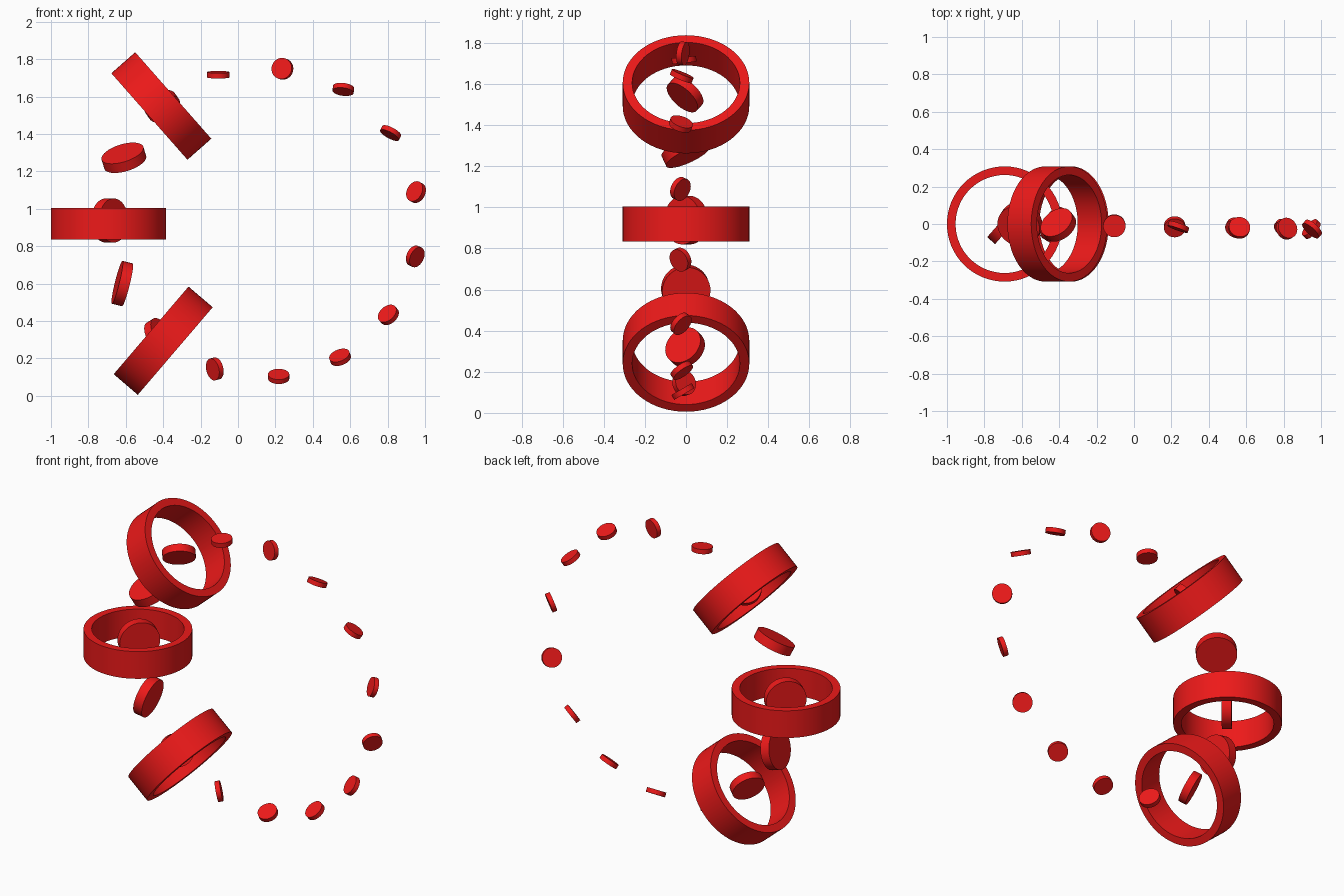
import bpy, bmesh, math
from mathutils import Vector

if "Cube" in bpy.data.objects:
    bpy.data.objects.remove(bpy.data.objects["Cube"])

red = bpy.data.materials.new("red")
red.diffuse_color = (0.85, 0.01, 0.01, 1)
red.use_nodes = True
red.node_tree.nodes["Principled BSDF"].inputs["Base Color"].default_value = red.diffuse_color


def lathe(name, profile, center, axis, closed, sides):
    """Spin a (radius, height) profile about z, then aim it along axis."""
    bm = bmesh.new()
    verts = [bm.verts.new((r, 0, h)) for r, h in profile]
    pairs = list(zip(verts, verts[1:]))
    if closed:
        pairs.append((verts[-1], verts[0]))
    edges = [bm.edges.new(p) for p in pairs]
    bmesh.ops.spin(bm, geom=verts + edges, axis=(0, 0, 1), cent=(0, 0, 0),
                   steps=sides, angle=math.tau)
    bmesh.ops.remove_doubles(bm, verts=bm.verts, dist=1e-5)
    bmesh.ops.recalc_face_normals(bm, faces=bm.faces)
    mesh = bpy.data.meshes.new(name)
    bm.to_mesh(mesh)
    bm.free()
    mesh.materials.append(red)
    ob = bpy.data.objects.new(name, mesh)
    bpy.context.collection.objects.link(ob)
    ob.location = center
    ob.rotation_euler = Vector(axis).to_track_quat('Z', 'Y').to_euler()
    bpy.ops.object.select_all(action='DESELECT')
    ob.select_set(True)
    bpy.context.view_layer.objects.active = ob
    bpy.ops.object.shade_smooth_by_angle(angle=math.radians(30))
    return ob


# three wide hoops on the left side of the loop
R_OUT, R_IN, H = 0.308, 0.262, 0.085
for name, center, axis in (
        ("upper_hoop", (-0.41, 0, 1.55), (0.75, 0, 0.66)),
        ("middle_hoop", (-0.692, 0, 0.92), (0, 0, 1)),
        ("lower_hoop", (-0.40, 0, 0.295), (0.76, 0, -0.65))):
    lathe(name, [(R_OUT, -H), (R_OUT, H), (R_IN, H), (R_IN, -H)],
          center, axis, True, 64)

# fifteen tumbling discs evenly spaced round a circle: (radius, facing)
discs = [
    (0.057, (0.62, 0.69, -0.33)),
    (0.057, (0.45, 0.30, 0.84)),
    (0.057, (0.12, 0.38, 0.92)),
    (0.057, (0.33, 0.93, -0.12)),
    (0.060, (0.00, -0.10, 1.00)),
    (0.095, (-0.45, 0.60, 0.65)),
    (0.117, (-0.27, -0.40, 0.87)),
    (0.118, (0.75, -0.66, 0.00)),
    (0.118, (0.96, 0.10, -0.24)),
    (0.097, (0.75, -0.47, 0.47)),
    (0.060, (0.80, 0.56, 0.20)),
    (0.057, (0.00, -0.50, 0.86)),
    (0.057, (-0.30, -0.55, 0.78)),
    (0.057, (-0.50, -0.65, 0.57)),
    (0.057, (-0.70, 0.62, 0.33)),
]
for i, (r, facing) in enumerate(discs):
    a = math.radians(11.3 + 24 * i)
    x = 0.141 + 0.827 * math.cos(a)
    z = 0.9275 + 0.827 * math.sin(a)
    y = -0.027 * (x + 0.69) / 1.64
    t = r * 0.24
    lathe(f"disc_{i + 1}", [(0, -t), (r, -t), (r, t), (0, t)],
          (x, y, z), facing, False, 40)
